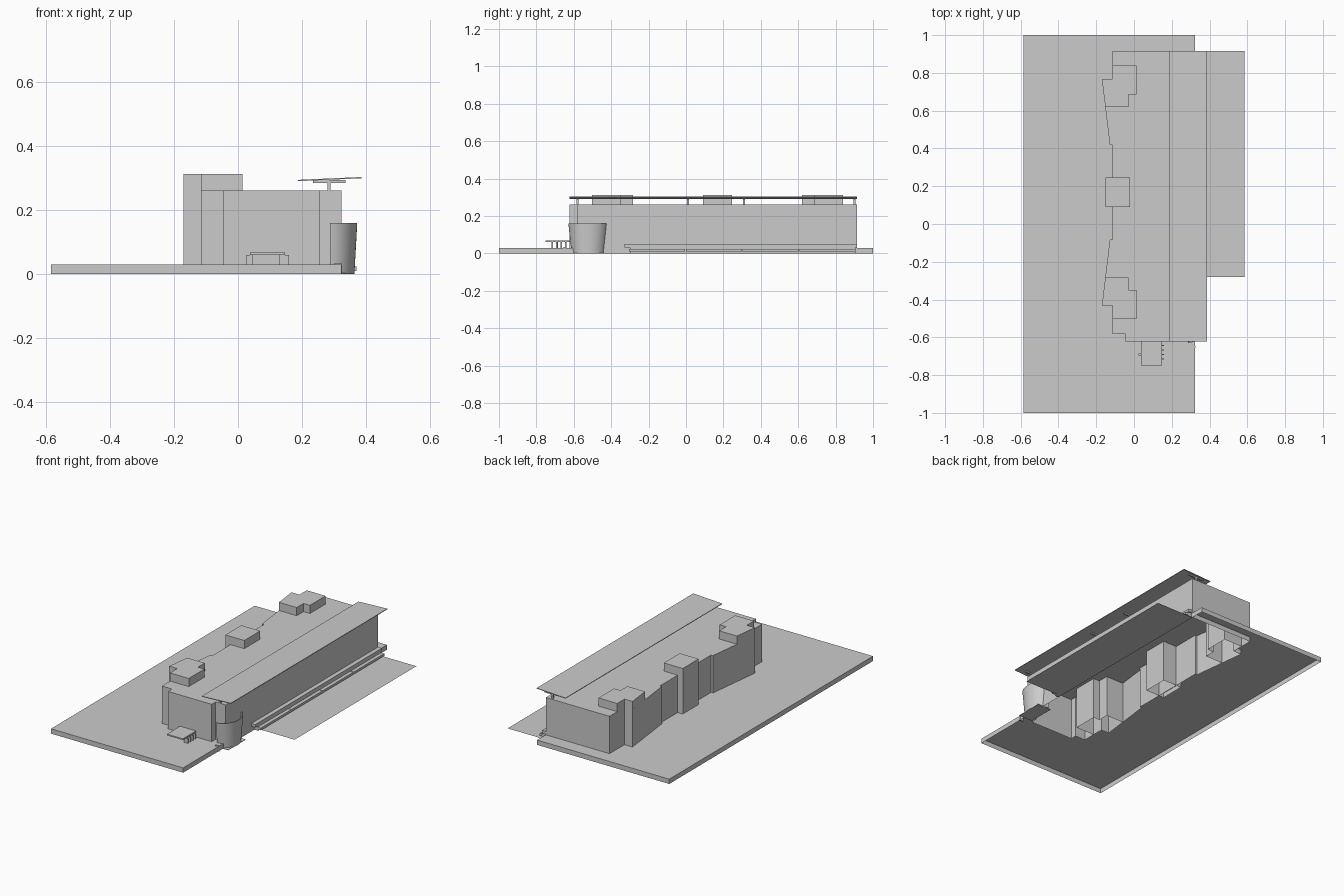
import bpy, bmesh, math

if "Cube" in bpy.data.objects:
    bpy.data.objects.remove(bpy.data.objects["Cube"])

def finish(name, bm):
    bmesh.ops.recalc_face_normals(bm, faces=bm.faces)
    me = bpy.data.meshes.new(name)
    bm.to_mesh(me)
    bm.free()
    ob = bpy.data.objects.new(name, me)
    bpy.context.collection.objects.link(ob)
    return ob

def prism(name, pts, z0, z1, bottom=True):
    """Extrude a plan outline; bottom=False leaves it open underneath."""
    bm = bmesh.new()
    lo = [bm.verts.new((x, y, z0)) for x, y in pts]
    hi = [bm.verts.new((x, y, z1)) for x, y in pts]
    n = len(pts)
    for i in range(n):
        j = (i + 1) % n
        bm.faces.new((lo[i], lo[j], hi[j], hi[i]))
    bm.faces.new(hi)
    if bottom:
        bm.faces.new(lo[::-1])
    return finish(name, bm)

def box(name, x0, x1, y0, y1, z0, z1, bottom=True):
    return prism(name, [(x0, y0), (x1, y0), (x1, y1), (x0, y1)], z0, z1, bottom)

MID = 0.168  # the rear facade mirrors about this y

def flip(pts):
    return [(x, 2 * MID - y) for x, y in reversed(pts)]

# Building outline: front notch, right wall, then the bayed rear facade
bay_south = [(-0.115, 0.09), (-0.115, -0.083), (-0.128, -0.083), (-0.17, -0.432),
             (-0.115, -0.432)]
left_side = flip(bay_south) + bay_south
right_end = [(0.323, 0.915), (-0.115, 0.915)]
front = [(-0.115, -0.583), (-0.045, -0.583), (-0.045, -0.622), (0.255, -0.622),
         (0.255, -0.583), (0.323, -0.583)]
prism("building_shell", front + right_end + left_side, 0, 0.262, False)

# Raised slab wrapped around the building, hollow underneath
prism("site_slab",
      [(-0.585, -1), (0.323, -1)] + front[::-1] +
      left_side[::-1] + right_end[::-1] + [(0.323, 1), (-0.585, 1)], 0, 0.03, False)

# Stair cores rising above the roof
core = [(-0.152, -0.283), (-0.17, -0.432), (-0.115, -0.432), (-0.115, -0.503),
        (0.014, -0.503), (0.014, -0.35), (-0.03, -0.35), (-0.03, -0.283)]
prism("south_core", core, 0.0, 0.313, False)
prism("north_core", flip(core), 0.0, 0.313, False)
box("middle_core", -0.15, -0.02, 0.09, 0.246, 0.0, 0.313, False)

# Sloping roof canopy with posts and brackets
bm = bmesh.new()
sec = [(0.187, 0.291), (0.386, 0.3), (0.386, 0.304), (0.187, 0.295)]
vs = [bm.verts.new((x, -0.622, z)) for x, z in sec]
f = bm.faces.new(vs)
ext = bmesh.ops.extrude_face_region(bm, geom=[f])
bmesh.ops.translate(bm, vec=(0, 1.537, 0),
                    verts=[g for g in ext["geom"] if isinstance(g, bmesh.types.BMVert)])
finish("roof_canopy", bm)
for i, y in enumerate((-0.58, 0.01, 0.31, 0.9)):
    box(f"canopy_post_{i}", 0.28, 0.29, y - 0.005, y + 0.005, 0.262, 0.287)
    box(f"canopy_bracket_{i}", 0.235, 0.337, y - 0.005, y + 0.005, 0.286, 0.294)

# Curved flaring entrance wall: a ruled half-oval with thickness
N = 24
T = 0.005
bm = bmesh.new()
rows = []
for i in range(N + 1):
    a = math.radians(-90 + 180 * i / N)
    rows.append([bm.verts.new((0.287 + rx * math.cos(a), -0.522 + ry * math.sin(a), z))
                 for z, rx, ry in ((0, 0.077, 0.09), (0.16, 0.086, 0.107),
                                   (0.16, 0.086 - T, 0.107 - T), (0, 0.077 - T, 0.09 - T))])
for p, q in zip(rows, rows[1:]):
    for k in range(4):
        m = (k + 1) % 4
        bm.faces.new((p[k], q[k], q[m], p[m]))
bm.faces.new(rows[0])
bm.faces.new(rows[-1])
tower = finish("curved_entrance_wall", bm)
bpy.context.view_layer.objects.active = tower
tower.select_set(True)
bpy.ops.object.shade_smooth_by_angle(angle=math.radians(30))
box("entrance_step", 0.30, 0.326, -0.655, -0.645, 0.0, 0.034)
box("entrance_plate", 0.265, 0.36, -0.61, -0.44, 0.0, 0.003)

# Long ledges along the right wall
box("upper_ledge", 0.323, 0.35, -0.33, 0.913, 0.032, 0.05)
box("ledge_plinth", 0.323, 0.348, -0.30, 0.905, 0.0, 0.032)
for i in range(4):
    y = -0.305 + i * 0.304
    box(f"lower_ledge_{i}", 0.348, 0.37, y, y + 0.3, 0.01, 0.024)

# Flat paving sheet
bm = bmesh.new()
bm.faces.new([bm.verts.new((x, y, 0.0)) for x, y in
              ((0.323, -0.28), (0.585, -0.28), (0.585, 0.915), (0.323, 0.915))])
finish("paving_sheet", bm)

# Low porch at the front
box("porch_roof", 0.037, 0.147, -0.75, -0.622, 0.06, 0.068)
for i in range(4):
    y = -0.715 + i * 0.024
    box(f"porch_fin_{i}", 0.13, 0.16, y - 0.003, y + 0.003, 0.03, 0.06)
box("porch_post", 0.025, 0.045, -0.695, -0.685, 0.03, 0.06)
